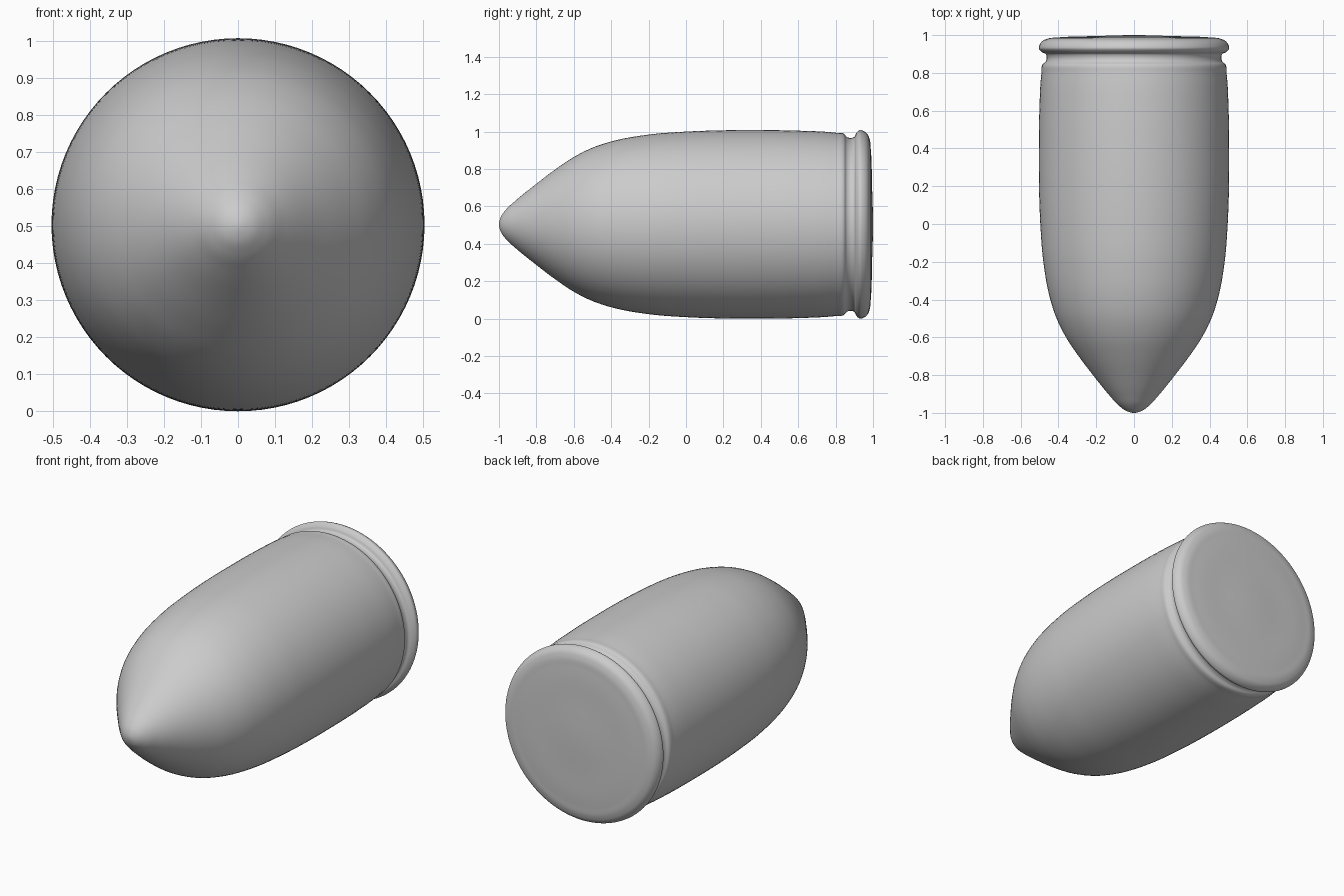
import bpy, bmesh, math
from mathutils import Vector

if "Cube" in bpy.data.objects:
    bpy.data.objects.remove(bpy.data.objects["Cube"])

AXIS_Z = 0.504
SEGMENTS = 96
STEPS = 6

# Half profile as (y, radius): rounded tip, body, groove, rim, base
profile = [(-1.0, 0.0), (-0.99, 0.04), (-0.96, 0.082), (-0.91, 0.128), (-0.8, 0.217),
           (-0.7, 0.293), (-0.6, 0.36), (-0.5, 0.41), (-0.4, 0.443), (-0.2, 0.48),
           (0.0, 0.496), (0.2, 0.503), (0.4, 0.504), (0.6, 0.501), (0.8, 0.49),
           (0.845, 0.484), (0.86, 0.468), (0.88, 0.462), (0.9, 0.468), (0.91, 0.487),
           (0.93, 0.504), (0.95, 0.499), (0.97, 0.483), (0.982, 0.455), (0.988, 0.4),
           (0.995, 0.2), (1.0, 0.0)]


def smooth_path(pts):
    """Non-uniform cubic Hermite through the profile points."""
    p = [Vector(q) for q in pts]
    d = [(b - a).length for a, b in zip(p, p[1:])]
    tan = [(p[1] - p[0]) / d[0]]
    for i in range(1, len(p) - 1):
        a, b = (p[i] - p[i - 1]) / d[i - 1], (p[i + 1] - p[i]) / d[i]
        tan.append((a * d[i] + b * d[i - 1]) / (d[i] + d[i - 1]))
    tan.append(Vector((0, -1)))
    tan[0] = Vector((0, 1))
    out = []
    for i in range(len(p) - 1):
        for k in range(STEPS):
            t = k / STEPS
            out.append(p[i] * (2*t**3 - 3*t**2 + 1) + p[i + 1] * (3*t**2 - 2*t**3)
                       + tan[i] * d[i] * (t**3 - 2*t**2 + t) + tan[i + 1] * d[i] * (t**3 - t**2))
    return out + [p[-1]]


# Lathe the profile around the y axis
bm = bmesh.new()
verts = [bm.verts.new((max(q.y, 0), q.x, 0)) for q in smooth_path(profile)]
edges = [bm.edges.new(pair) for pair in zip(verts, verts[1:])]
bmesh.ops.spin(bm, geom=verts + edges, cent=(0, 0, 0), axis=(0, 1, 0),
               angle=2 * math.pi, steps=SEGMENTS, use_merge=True)
bmesh.ops.remove_doubles(bm, verts=bm.verts, dist=1e-5)
bmesh.ops.recalc_face_normals(bm, faces=bm.faces)
for f in bm.faces:
    f.smooth = True

mesh = bpy.data.meshes.new("round_body")
bm.to_mesh(mesh)
bm.free()
body = bpy.data.objects.new("round_body", mesh)
body.location.z = AXIS_Z
bpy.context.collection.objects.link(body)
